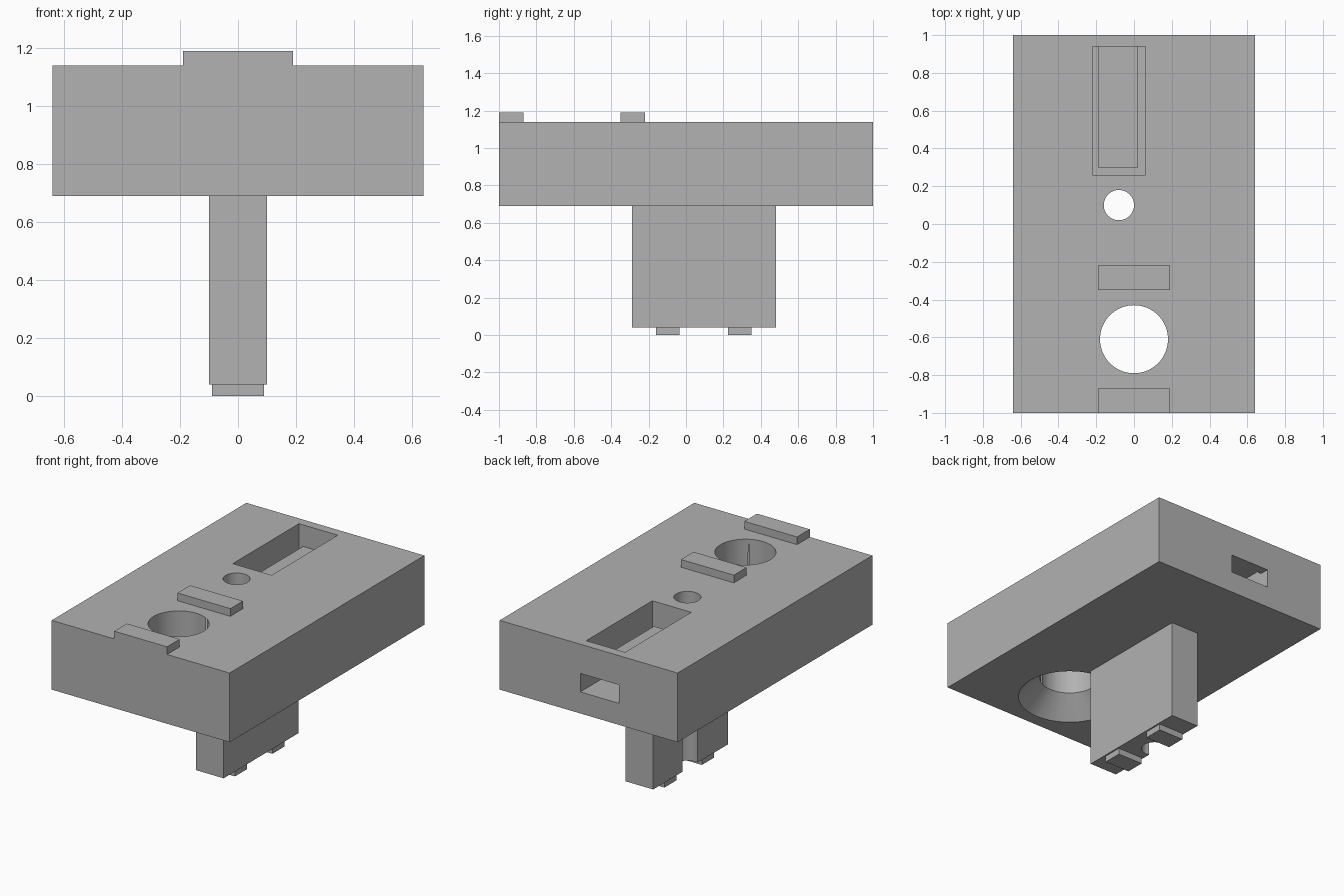
import bpy, bmesh
from mathutils import Matrix

if "Cube" in bpy.data.objects:
    bpy.data.objects.remove(bpy.data.objects["Cube"], do_unlink=True)

grey = bpy.data.materials.new("plain_grey")
grey.use_nodes = True
colour = (0.445, 0.445, 0.445, 1)
grey.diffuse_color = colour
grey.node_tree.nodes["Principled BSDF"].inputs["Base Color"].default_value = colour


def finish(name, bm):
    mesh = bpy.data.meshes.new(name)
    bm.to_mesh(mesh)
    bm.free()
    mesh.materials.append(grey)
    obj = bpy.data.objects.new(name, mesh)
    bpy.context.scene.collection.objects.link(obj)
    return obj


def box(name, xs, ys, zs):
    bm = bmesh.new()
    bmesh.ops.create_cube(bm, size=1)
    for v in bm.verts:
        v.co = [r[0] if c < 0 else r[1] for c, r in zip(v.co, (xs, ys, zs))]
    return finish(name, bm)


def cone(name, x, y, r_low, r_high, low, high):
    bm = bmesh.new()
    bmesh.ops.create_cone(bm, cap_ends=True, segments=64, radius1=r_low, radius2=r_high,
                          depth=high - low, matrix=Matrix.Translation((x, y, (low + high) / 2)))
    return finish(name, bm)


def cut(obj, *cutters):
    bpy.context.view_layer.objects.active = obj
    for cutter in cutters:
        cutter.hide_render = True
        mod = obj.modifiers.new("cut", "BOOLEAN")
        mod.operation, mod.solver, mod.object = "DIFFERENCE", "EXACT", cutter
        bpy.ops.object.modifier_apply(modifier=mod.name)


# Main block and the stem beneath it
base, top, foot = 0.69, 1.14, 0.04
block = box("block", (-0.64, 0.64), (-1, 1), (base, top))
stem = box("stem", (-0.10, 0.10), (-0.29, 0.48), (foot, base))

# Openings: pocket with rear slot, countersunk hole, small hole through block and stem
pocket_x = (-0.22, 0.06)
small_hole = cone("small_hole_cutter", -0.08, 0.10, 0.08, 0.08, -0.1, 1.3)
cutters = [
    box("pocket_cutter", pocket_x, (0.26, 0.94), (0.83, 1.3)),
    box("slot_cutter", pocket_x, (0.80, 1.1), (0.83, 0.95)),
    cone("large_hole_cutter", 0, -0.61, 0.18, 0.18, 0.5, 1.3),
    cone("countersink_cutter", 0, -0.61, 0.32, 0.17, base - 0.01, base + 0.14),
    small_hole,
]
cut(block, *cutters)
cut(stem, small_hole)
for cutter in cutters:
    bpy.data.objects.remove(cutter, do_unlink=True)

# Spring tongue held by the rear wall of the pocket
box("tongue", (-0.19, 0.02), (0.30, 0.94), (0.95, 1.0))

# Raised ridges on top and feet under the stem
for name, y in (("front_ridge", -1), ("middle_ridge", -0.35)):
    box(name, (-0.19, 0.19), (y, y + 0.13), (top, top + 0.05))
for name, y in (("front_foot", -0.16), ("rear_foot", 0.225)):
    box(name, (-0.09, 0.09), (y, y + 0.125), (0, foot))

# Smooth round walls, crisp edges
bpy.ops.object.select_all(action="DESELECT")
for obj in (block, stem):
    obj.select_set(True)
bpy.context.view_layer.objects.active = block
bpy.ops.object.shade_smooth_by_angle(angle=0.5)
